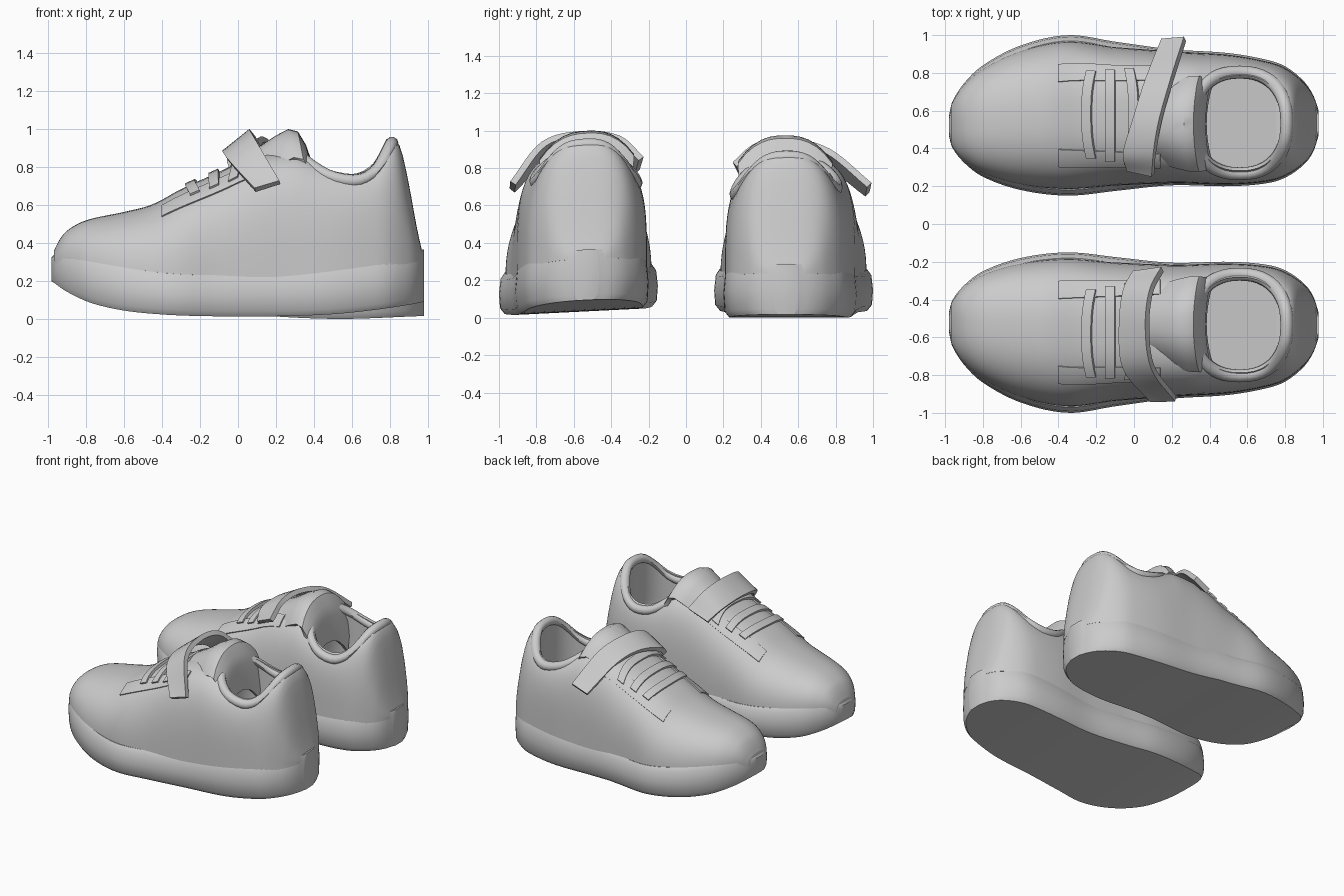
import bpy, bmesh
from math import cos, sin, pi, radians

if "Cube" in bpy.data.objects:
    bpy.data.objects.remove(bpy.data.objects["Cube"])

grey = bpy.data.materials.new("plain grey")
grey.use_nodes = True
COL = (0.6, 0.6, 0.6, 1)
grey.diffuse_color = COL
grey.node_tree.nodes["Principled BSDF"].inputs["Base Color"].default_value = COL


def curve(*pts):
    """Smooth function through (x, value) points."""
    def slope(i):
        a, b = pts[max(i - 1, 0)], pts[min(i + 1, len(pts) - 1)]
        return (b[1] - a[1]) / (b[0] - a[0])

    def f(x):
        x = min(max(x, pts[0][0]), pts[-1][0])
        i = max(k for k in range(len(pts) - 1) if pts[k][0] <= x)
        (x0, y0), (x1, y1) = pts[i], pts[i + 1]
        d = x1 - x0
        t = (x - x0) / d
        s = t * t * (3 - 2 * t)
        return (y0 + (y1 - y0) * s + d * t * (1 - t) ** 2 * slope(i)
                - d * t * t * (1 - t) * slope(i + 1))
    return f


# Plan outline, sole heights and instep profile, toe at -x
outer = curve((-.98, .57), (-.965, .64), (-.9, .745), (-.8, .84), (-.6, .945), (-.35, 1.0), (-.1, .965),
              (.2, .925), (.5, .905), (.7, .87), (.8, .835), (.9, .755), (.95, .68), (.978, .6))
inner = curve((-.98, .47), (-.965, .41), (-.9, .325), (-.8, .25), (-.6, .18), (-.35, .15), (-.1, .175),
              (.2, .205), (.5, .2), (.7, .215), (.8, .245), (.9, .315), (.95, .385), (.978, .47))
sole_low = curve((-.98, .2), (-.9, .15), (-.75, .09), (-.5, .05), (0, .03), (.5, .04), (.97, .09))
sole_top = curve((-.98, .32), (-.93, .355), (-.55, .28), (-.2, .25), (.2, .265), (.6, .31), (.97, .36))
ridge = curve((-.97, .35), (-.94, .41), (-.9, .46), (-.8, .515), (-.6, .56), (-.45, .6), (-.3, .68),
              (-.1, .77), (.1, .86), (.3, .88), (.4, .85), (.5, .825), (.62, .82), (.7, .85), (.75, .9),
              (.8, .94), (.84, .925), (.865, .86), (.905, .67), (.93, .53), (.95, .43), (.966, .36))
power = curve((-.95, 2.4), (-.4, 2.5), (.1, 3.2), (.4, 3.7), (.65, 3.7), (.8, 2.7), (.95, 2.4))
inset = curve((-.97, .96), (-.8, .94), (-.4, .92), (-.1, .93), (.2, .97), (.97, .97))


def stations(a, b, n):
    return [(a + b) / 2 - (b - a) / 2 * cos(pi * i / n) for i in range(n + 1)]


def section(x):
    """Exponent, base height, middle and half width of the upper at x."""
    o, i = outer(x), inner(x)
    return power(x), sole_top(x) - .05, (o + i) / 2, (o - i) / 2 * inset(x)


def surface(x, a, lift=0.0):
    """Point on the upper at station x and section angle a."""
    n, base, mid, half = section(x)
    c, s = cos(a), max(sin(a), 0)
    y = mid + (half + lift) * (1 if c > 0 else -1) * abs(c) ** (2 / n)
    return (x, y, base + (ridge(x) - base + lift) * s ** (2 / n))


def rim_height(x, y):
    n, base, mid, half = section(x)
    u = min(abs(y - mid) / half, .98)
    return base + (ridge(x) - base) * (1 - u ** n) ** (1 / n)


def pose_left(p):
    x, y, z = p
    return (x, y, z - .075 * max(x, 0))


def pose_right(p):
    x, y, z = p
    return (x, -y, z + .05 * (.62 - y))


def loft(name, rings, pose, closed=True, loop=False, thick=0.0):
    """Skin rows of points; solid when closed, a thick sheet when open."""
    bm = bmesh.new()
    rows = [[bm.verts.new(pose(p)) for p in r] for r in rings]
    n, m = len(rows[0]), len(rows)
    for i in range(m if loop else m - 1):
        a, b = rows[i], rows[(i + 1) % m]
        for j in range(n if closed else n - 1):
            k = (j + 1) % n
            bm.faces.new((a[j], a[k], b[k], b[j]))
    if closed and not loop:
        bm.faces.new(rows[0])
        bm.faces.new(rows[-1])
    bmesh.ops.recalc_face_normals(bm, faces=bm.faces)
    me = bpy.data.meshes.new(name)
    bm.to_mesh(me)
    bm.free()
    ob = bpy.data.objects.new(name, me)
    bpy.context.collection.objects.link(ob)
    me.materials.append(grey)
    if thick:
        apply(ob, "SOLIDIFY", thickness=thick, offset=0)
    return ob


def activate(ob):
    bpy.ops.object.select_all(action='DESELECT')
    ob.select_set(True)
    bpy.context.view_layer.objects.active = ob


def apply(ob, kind, **settings):
    activate(ob)
    mod = ob.modifiers.new(kind, kind)
    for k, v in settings.items():
        setattr(mod, k, v)
    bpy.ops.object.modifier_apply(modifier=mod.name)


def opening(t, grow, z=None):
    def sgn(v):
        return abs(v) ** .85 * (1 if v > 0 else -1)
    x, y = .56 + (.225 + grow) * sgn(cos(t)), .535 + (.245 + grow) * sgn(sin(t))
    return (x, y, rim_height(x, y) if z is None else z)


def shoe(side, pose, strap_front, strap_back):
    parts = []

    # Sole: slab with softened edges
    rings = []
    for x in stations(-.98, .977, 56):
        o, i, lo, hi = outer(x), inner(x), sole_low(x), sole_top(x)
        k = min(.03, (o - i) * .2)
        rings.append([(x, i + k, lo), (x, i + k * .2, lo + .03), (x, i, (lo + hi) / 2), (x, i + k * .3, hi - .03),
                      (x, i + k, hi), (x, o - k, hi), (x, o - k * .3, hi - .03), (x, o, (lo + hi) / 2),
                      (x, o - k * .2, lo + .03), (x, o - k, lo)])
    parts.append(loft(side + "_sole", rings, pose))

    # Upper: domed body with the foot opening cut out
    rings = [[surface(x, pi * j / 36) for j in range(37)] for x in stations(-.968, .965, 76)]
    upper = loft(side + "_upper", rings, pose)
    angles = [2 * pi * j / 48 for j in range(48)]
    cut = loft("opening_cutter", [[opening(t, g, z) for t in angles]
                                  for g, z in ((-.01, .33), (.015, .4), (.01, .6), (0, 1.2))], pose)
    cut.hide_render = True
    apply(upper, "BOOLEAN", operation='DIFFERENCE', object=cut, solver='EXACT')
    bpy.data.objects.remove(cut)
    parts.append(upper)

    # Padded collar round the opening
    rings = []
    for t in angles:
        x, y, z = opening(t, .024)
        rings.append([(x + .034 * cos(b) * cos(t), y + .034 * cos(b) * sin(t), z - .02 + .034 * sin(b))
                      for b in [2 * pi * j / 10 for j in range(10)]])
    parts.append(loft(side + "_collar", rings, pose, loop=True))

    # Tongue: arched flap rising out of the throat
    rows = []
    for x, z, w in ((.02, .83, .18), (.12, .89, .2), (.2, .945, .225), (.265, .98, .24), (.305, .97, .245),
                    (.34, .91, .245), (.365, .84, .235), (.37, .65, .2)):
        rows.append([(x + .03 * u * u, .53 + w * u, z - .13 * abs(u) ** 2.6)
                     for u in [j / 6 - 1 for j in range(13)]])
    parts.append(loft(side + "_tongue", rows, pose, closed=False, thick=.03))

    # Lace stays on both sides of the throat, and the laces
    def patch(name, x0, x1, a0, a1, lift, thick, bow=0.0):
        rows = []
        for i in range(9):
            x = x0 + (x1 - x0) * i / 8
            rows.append([surface(x + bow * sin(pi * j / 14), radians(a0 + (a1 - a0) * j / 14), lift)
                         for j in range(15)])
        parts.append(loft(side + name, rows, pose, closed=False, thick=thick))

    patch("_outer_lace_stay", -.4, .14, 51, 68, .002, .012)
    patch("_inner_lace_stay", -.4, .14, 112, 129, .002, .012)
    for n in range(3):
        x = -.25 + .1 * n
        patch("_lace_%d" % (n + 1), x, x + .05, 60 - 2 * n, 118 + 3 * n, .008, .022, .025 * (n - 1))

    # Strap across the instep
    f, b = [[curve(*[(i, p[k]) for i, p in enumerate(edge)]) for k in range(3)]
            for edge in (strap_front, strap_back)]
    rows = []
    for i in range(25):
        t = i / 24 * (len(strap_front) - 1)
        p, q = [g(t) for g in f], [g(t) for g in b]
        rows.append([[p[k] + (q[k] - p[k]) * s / 4 for k in range(3)] for s in range(5)])
    parts.append(loft(side + "_strap", rows, tuple, closed=False, thick=.035))

    for ob in parts:
        activate(ob)
        bpy.ops.object.shade_smooth_by_angle(angle=radians(42))


shoe("left", pose_left,
     [(-.03, .29, .76), (-.05, .38, .83), (.0, .55, .87), (.06, .74, .83), (.15, .97, .66)],
     [(.1, .26, .82), (.11, .38, .92), (.14, .55, .945), (.2, .76, .89), (.27, .98, .71)])
shoe("right", pose_right,
     [(.0, -.26, .78), (-.05, -.36, .85), (-.07, -.55, .875), (-.05, -.76, .835), (.09, -.93, .68)],
     [(.15, -.24, .85), (.09, -.36, .96), (.07, -.55, .985), (.1, -.76, .93), (.22, -.925, .72)])
